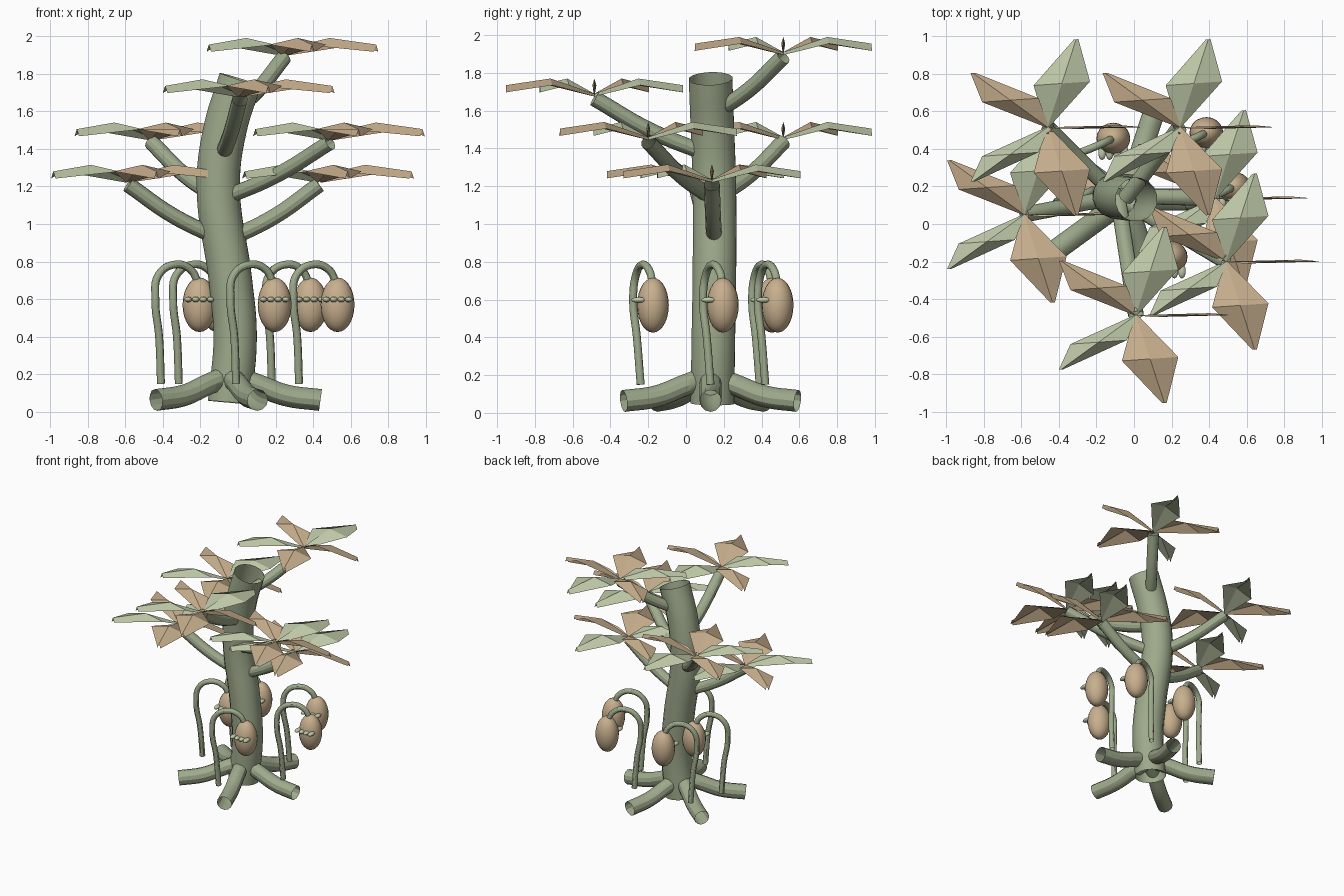
import bpy, bmesh
from math import sin, cos, radians
from mathutils import Vector, Matrix

if "Cube" in bpy.data.objects:
    bpy.data.objects.remove(bpy.data.objects["Cube"])


def material(name, rgb):
    m = bpy.data.materials.new(name)
    m.use_nodes = True
    m.diffuse_color = (*rgb, 1)
    m.node_tree.nodes["Principled BSDF"].inputs["Base Color"].default_value = (*rgb, 1)
    return m


BARK = material("bark green", (0.34, 0.40, 0.26))
LEAF = material("pale leaf green", (0.52, 0.58, 0.39))
TAN = material("warm tan", (0.58, 0.43, 0.27))


def tube(name, points, radius, sides=4):
    """Open-ended smooth tube through the points."""
    curve = bpy.data.curves.new(name, 'CURVE')
    curve.dimensions = '3D'
    curve.bevel_depth = radius
    curve.bevel_resolution = sides
    curve.resolution_u = 6
    spline = curve.splines.new('BEZIER')
    spline.bezier_points.add(len(points) - 1)
    for bp, co in zip(spline.bezier_points, points):
        bp.co = co
    for bp in spline.bezier_points:
        bp.handle_left_type = bp.handle_right_type = 'AUTO'
    curve.materials.append(BARK)
    ob = bpy.data.objects.new(name, curve)
    bpy.context.collection.objects.link(ob)
    bpy.ops.object.select_all(action='DESELECT')
    ob.select_set(True)
    bpy.context.view_layer.objects.active = ob
    bpy.ops.object.convert(target='MESH')
    bpy.ops.object.shade_smooth_by_angle()
    return ob


def mesh_object(name, bm, mats, smooth=False):
    me = bpy.data.meshes.new(name)
    for f in bm.faces:
        f.smooth = smooth
    bm.to_mesh(me)
    bm.free()
    for m in mats:
        me.materials.append(m)
    ob = bpy.data.objects.new(name, me)
    bpy.context.collection.objects.link(ob)
    return ob


def ellipsoid(bm, centre, size, segments, rings):
    mat = Matrix.Translation(centre) @ Matrix.Diagonal((*size, 1))
    bmesh.ops.create_uvsphere(bm, u_segments=segments, v_segments=rings, radius=1, matrix=mat)


# Trunk: gently S-curved open tube
TRUNK = [Vector(p) for p in [(-.045, .14, .05), (-.015, .145, .4), (-.04, .15, .7),
                             (-.105, .15, 1.2), (-.07, .14, 1.5), (.013, .13, 1.77)]]
tube("trunk", TRUNK, 0.117, 6)


def trunk_at(z):
    for a, b in zip(TRUNK, TRUNK[1:]):
        if z <= b.z:
            return a.lerp(b, (z - a.z) / (b.z - a.z))


# Roots: five spreading open tubes
for i in range(5):
    a = radians(72 * i)
    path = [(-.045 + r * cos(a), .13 + r * sin(a), z)
            for r, z in [(.02, .19), (.15, .143), (.3, .088), (.484, .063)]]
    tube(f"root_{i + 1}", path, 0.058)


# Leaf crown: five ridged lozenge leaves, all broad along x
def leaf_crown(name, centre):
    bm = bmesh.new()
    width = Vector((1, .07, 0))
    # distance out, ridge height, half width, drop of the edges
    stations = [(0, .01, .008, .015), (.245, .09, .15, .035), (.492, .055, .012, .038)]
    for i in range(5):
        a = radians(72 * i)
        out = Vector((cos(a), sin(a), 0))
        rows = []
        for d, z, w, drop in stations:
            mid = centre + out * d + Vector((0, 0, z))
            rows.append([bm.verts.new(mid + width * s * w - Vector((0, 0, abs(s) * drop)))
                         for s in (-1, 0, 1)])
        for r0, r1 in zip(rows, rows[1:]):
            for k in (0, 1):
                f = bm.faces.new((r0[k], r0[k + 1], r1[k + 1], r1[k]))
                f.normal_update()
                if f.normal.z < 0:
                    f.normal_flip()
                f.material_index = i % 2
    mesh_object(name, bm, [TAN, LEAF])


# Branches: start height on the trunk, then the crown position
BRANCHES = [(.91, (-.585, .05, 1.225)), (.91, (.432, .137, 1.225)),
            (1.13, (-.46, .515, 1.45)), (1.13, (.49, -.2, 1.45)),
            (1.36, (.01, -.485, 1.68)), (1.58, (.243, .515, 1.9))]
for i, (z, tip) in enumerate(BRANCHES, 1):
    start, end = trunk_at(z), Vector(tip)
    middle = start.lerp(end, .52) - Vector((0, 0, .035))
    tube(f"branch_{i}", [start, middle, end - Vector((0, 0, .015))], 0.042)
    leaf_crown(f"leaf_crown_{i}", end)

# Hanging pods on hooked stems around the trunk
HOOK = [(0, 0, .15), (-.01, -.02, .4), (-.03, -.04, .6), (-.012, -.025, .73),
        (.08, .01, .785), (.16, .045, .755), (.2, .065, .68)]
STEMS = [(-.41, .12), (-.315, .39), (-.01, -.24), (.18, .42), (.325, .13)]
for i, (x, y) in enumerate(STEMS, 1):
    base = Vector((x, y, 0))
    tube(f"pod_stem_{i}", [base + Vector(p) for p in HOOK], 0.021)
    pod = base + Vector((.205, .065, .57))
    bm = bmesh.new()
    ellipsoid(bm, pod, (.09, .084, .145), 20, 14)
    mesh_object(f"pod_{i}", bm, [TAN], True)
    bm = bmesh.new()
    for k in range(4):
        ellipsoid(bm, pod + Vector((-.06 + .04 * k, -.075, .028)), (.021, .04, .015), 10, 6)
    mesh_object(f"pod_bud_row_{i}", bm, [LEAF], True)
